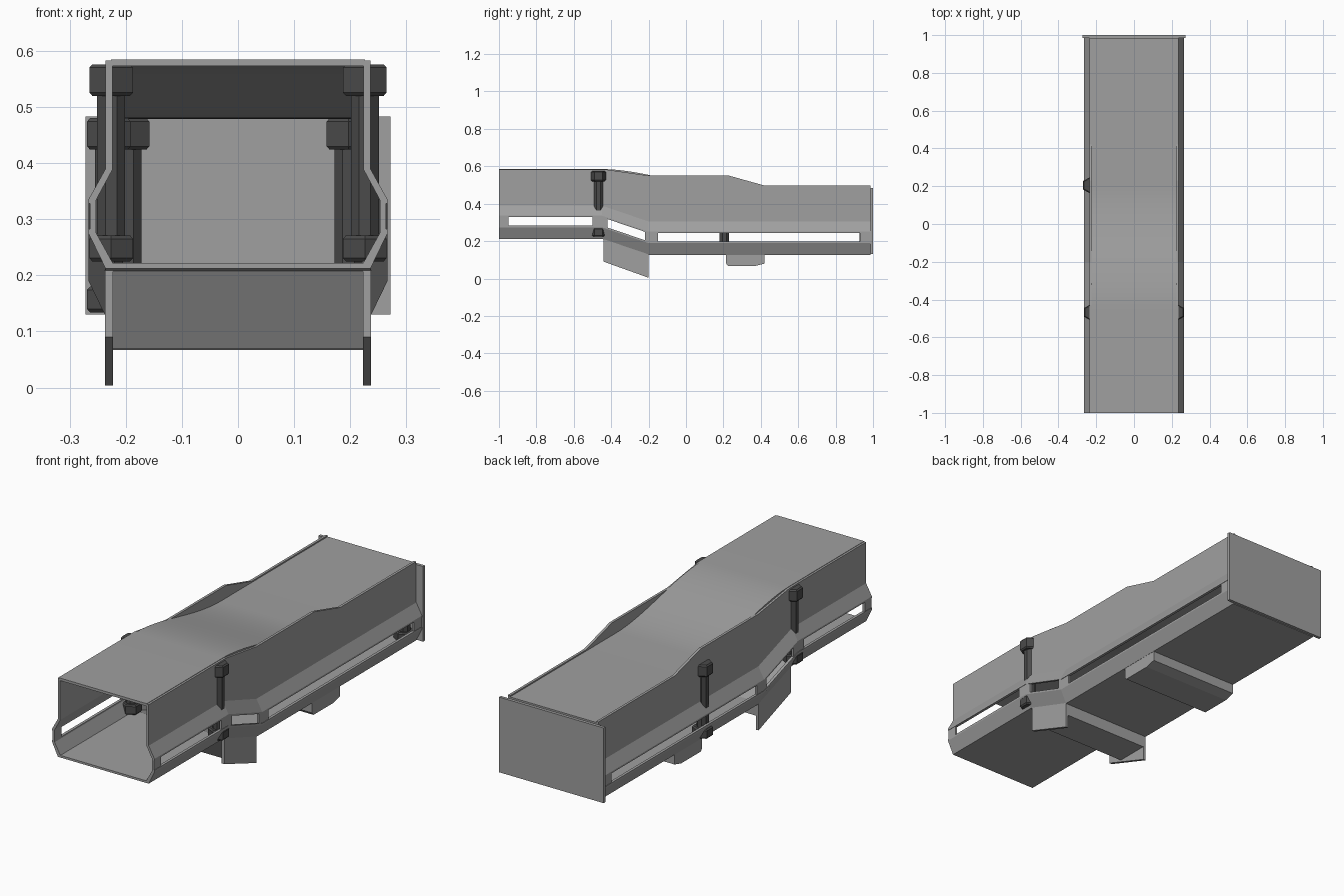
import bpy, bmesh, math

cube = bpy.data.objects.get("Cube")
if cube:
    bpy.data.objects.remove(cube)


def material(name, value):
    m = bpy.data.materials.new(name)
    m.use_nodes = True
    color = (value, value, value, 1)
    m.diffuse_color = color
    m.node_tree.nodes["Principled BSDF"].inputs["Base Color"].default_value = color
    return m


steel = material("grey steel", 0.35)
dark = material("dark bolt steel", 0.07)


def finish(name, bm, mat, mirror=False):
    bmesh.ops.recalc_face_normals(bm, faces=bm.faces)
    mesh = bpy.data.meshes.new(name)
    bm.to_mesh(mesh)
    bm.free()
    mesh.materials.append(mat)
    obj = bpy.data.objects.new(name, mesh)
    bpy.context.collection.objects.link(obj)
    if mirror:
        obj.modifiers.new("Mirror", 'MIRROR').use_clip = False
    return obj


def lerp(points, y):
    for (a, za), (b, zb) in zip(points, points[1:]):
        if y <= b:
            return za + (zb - za) * max(0, y - a) / (b - a)
    return points[-1][1]


def loft(name, section, ys, mirror=False, mat=steel):
    """Sweep a closed x-z section, which may change with y, along y."""
    bm = bmesh.new()
    rings = [[bm.verts.new((x, y, z)) for x, z in section(y)] for y in ys]
    n = len(rings[0])
    for a, b in zip(rings, rings[1:]):
        for i in range(n):
            j = (i + 1) % n
            bm.faces.new((a[i], a[j], b[j], b[i]))
    bm.faces.new(rings[0])
    bm.faces.new(rings[-1])
    return finish(name, bm, mat, mirror)


def side_prism(name, profile, x0, x1, mirror=False):
    """Extrude a y-z profile from x0 to x1."""
    bm = bmesh.new()
    face = bm.faces.new([bm.verts.new((x0, y, z)) for y, z in profile])
    ext = bmesh.ops.extrude_face_region(bm, geom=[face])["geom"]
    verts = [v for v in ext if isinstance(v, bmesh.types.BMVert)]
    bmesh.ops.translate(bm, verts=verts, vec=(x1 - x0, 0, 0))
    return finish(name, bm, steel, mirror)


FRONT, BACK = -1.0, 0.986
drop = [(FRONT, 0), (-0.45, 0), (-0.2, -0.085), (1, -0.085)]
wall_top = [(FRONT, 0.583), (-0.43, 0.583), (-0.2, 0.55), (0.23, 0.55), (0.42, 0.497), (1, 0.497)]
stations = [FRONT, -0.45, -0.43, -0.2, 0.23, 0.42, BACK]
T = 0.012  # sheet thickness


def upper_wall(y):
    d, t = lerp(drop, y), lerp(wall_top, y)
    return [(0.236, t), (0.236, 0.39 + d), (0.266, 0.336 + d), (0.266, 0.328 + d),
            (0.253, 0.328 + d), (0.253, 0.334 + d), (0.236 - T, 0.388 + d), (0.236 - T, t)]


def lower_wall(y):
    d = lerp(drop, y)
    return [(0.253, 0.283 + d), (0.266, 0.283 + d), (0.266, 0.274 + d), (0.236, 0.212 + d),
            (0.222, 0.212 + d), (0.222, 0.22 + d), (0.253, 0.276 + d)]


def slot_post(y):
    d = lerp(drop, y)
    return [(0.253, 0.28 + d), (0.264, 0.28 + d), (0.264, 0.331 + d), (0.253, 0.331 + d)]


def floor_section(y):
    d = lerp(drop, y)
    return [(-0.23, 0.212 + d), (0.23, 0.212 + d), (0.23, 0.222 + d), (-0.23, 0.222 + d)]


# Side walls with a long slotted rail, and the floor
loft("upper_side_walls", upper_wall, stations, True)
loft("lower_side_walls", lower_wall, stations, True)
loft("floor", floor_section, stations)
for i, ys in enumerate([(FRONT, -0.95), (-0.5, -0.45, -0.42), (-0.22, -0.2, -0.15), (0.93, BACK)]):
    loft(f"slot_posts_{i + 1}", slot_post, ys, True)

# Roof sheet with a smooth step down
STEP0, STEP1, HIGH, LOW = -0.45, 0.2, 0.585, 0.491


def roof_section(y):
    s = min(1, max(0, (y - STEP0) / (STEP1 - STEP0)))
    z = HIGH - (HIGH - LOW) * s * s * (3 - 2 * s)
    return [(-0.226, z - T), (0.226, z - T), (0.226, z), (-0.226, z)]


steps = [STEP0 + (STEP1 - STEP0) * i / 20 for i in range(21)]
roof = loft("roof", roof_section, [FRONT] + steps + [BACK])
bpy.context.view_layer.objects.active = roof
roof.select_set(True)
bpy.ops.object.shade_smooth_by_angle()
roof.select_set(False)

# Back plate
side_prism("back_plate", [(BACK, 0.13), (1, 0.13), (1, 0.483), (BACK, 0.483)], -0.272, 0.272)

# Underside fins, wedge and rear block
side_prism("bottom_fins", [(-0.44, 0.22), (-0.44, 0.09), (-0.2, 0.004), (-0.2, 0.135)], 0.223, 0.237, True)
side_prism("front_wedge", [(-0.44, 0.212), (-0.36, 0.07), (-0.2, 0.07), (-0.2, 0.132)], -0.225, 0.225)
side_prism("rear_block", [(0.215, 0.132), (0.215, 0.08), (0.225, 0.067), (0.37, 0.067),
                          (0.42, 0.08), (0.42, 0.132)], -0.235, 0.235)


# Bolts: hexagonal head and nut on an eight-sided shank
def bolt(name, x, y, top, bottom):
    bm = bmesh.new()

    def ring(r, z, n):
        turn = math.pi / n
        return [bm.verts.new((x + r * math.cos(turn + math.tau * i / n),
                              y + r * math.sin(turn + math.tau * i / n), z)) for i in range(n)]

    def drum(levels, n):
        rings = [ring(r, z, n) for r, z in levels]
        for a, b in zip(rings, rings[1:]):
            for i in range(n):
                j = (i + 1) % n
                bm.faces.new((a[i], a[j], b[j], b[i]))
        bm.faces.new(rings[0])
        bm.faces.new(rings[-1])

    def hexagon(z0, z1):
        drum([(0.039, z0), (0.045, z0 + 0.006), (0.045, z1 - 0.006), (0.039, z1)], 6)

    hexagon(top - 0.056, top)
    hexagon(bottom, bottom + 0.046)
    drum([(0.027, bottom + 0.02), (0.027, top - 0.03)], 8)
    finish(name, bm, dark)


for side, s in (("left", 1), ("right", -1)):
    bolt(f"front_bolt_{side}", s * 0.226, -0.468, 0.576, 0.225)
    bolt(f"back_bolt_{side}", s * 0.197, 0.953, 0.48, 0.134)
bolt("middle_bolt_right", -0.23, 0.205, 0.48, 0.134)
